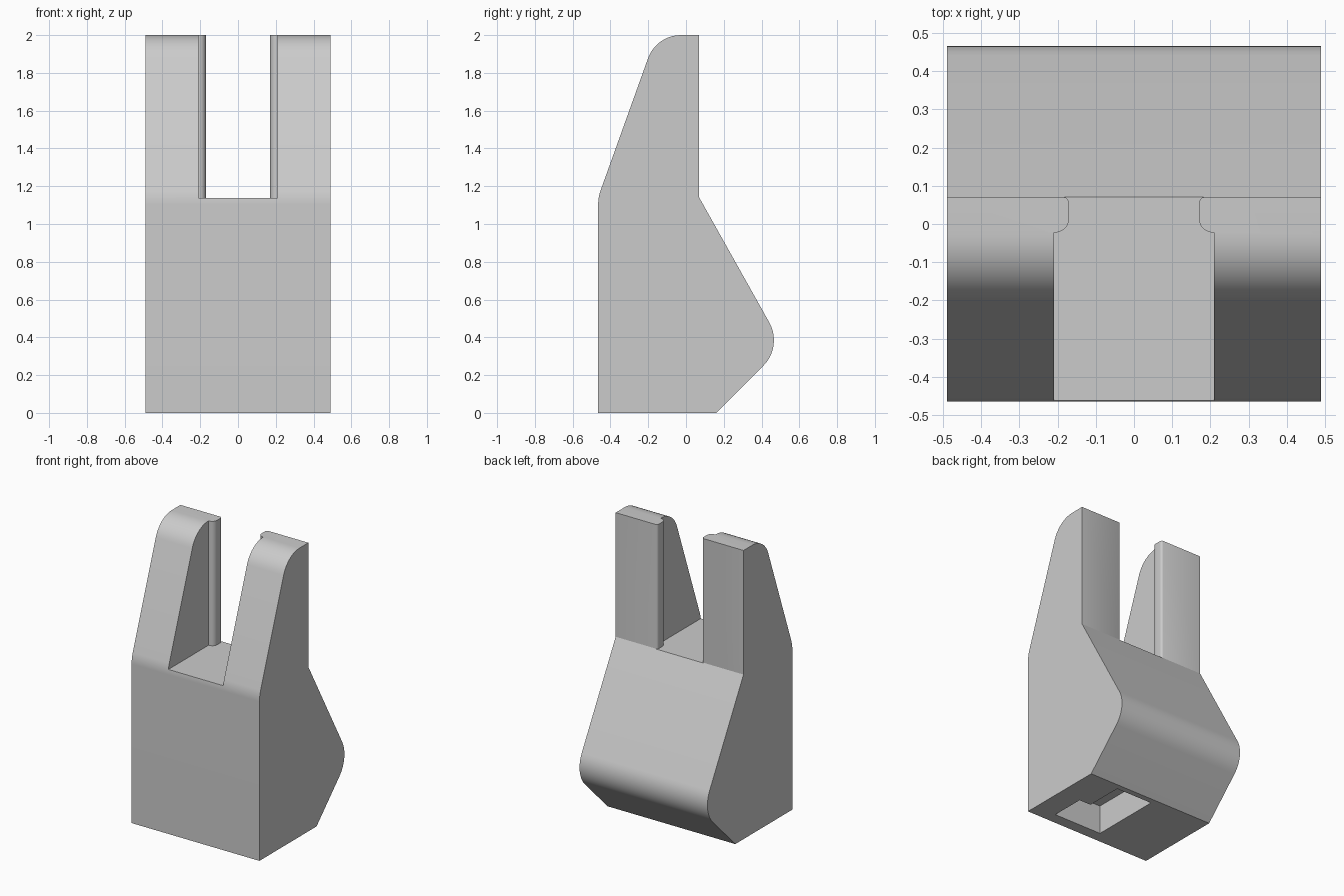
import bpy, bmesh, math
from mathutils import Vector

old = bpy.data.objects.get("Cube")
if old:
    bpy.data.objects.remove(old, do_unlink=True)

grey = bpy.data.materials.new("light grey")
grey.use_nodes = True
colour = (0.6, 0.6, 0.6, 1)
grey.diffuse_color = colour
grey.node_tree.nodes["Principled BSDF"].inputs["Base Color"].default_value = colour


def rounded(corners, steps=10):
    """Outline from (a, b, tangent length) corners, filleted where the length is above zero."""
    out = []
    for i, (a, b, d) in enumerate(corners):
        c = Vector((a, b))
        if not d:
            out.append(c)
            continue
        u = (Vector(corners[i - 1][:2]) - c).normalized()
        v = (Vector(corners[(i + 1) % len(corners)][:2]) - c).normalized()
        half = u.angle(v) / 2
        centre = c + (u + v).normalized() * d / math.cos(half)
        start, end = c + u * d - centre, c + v * d - centre
        sweep = start.angle(end)
        for k in range(steps + 1):
            t = k / steps
            out.append(centre + (start * math.sin((1 - t) * sweep)
                                 + end * math.sin(t * sweep)) / math.sin(sweep))
    return out


def prism(name, outline, axis, low, high):
    """Extrude an outline along x (outline is y, z) or along z (outline is x, y)."""
    bm = bmesh.new()
    place = (lambda p, h: (h, p.x, p.y)) if axis == "x" else (lambda p, h: (p.x, p.y, h))
    face = bm.faces.new([bm.verts.new(place(p, low)) for p in outline])
    new = bmesh.ops.extrude_face_region(bm, geom=[face])["geom"]
    shift = Vector((high - low, 0, 0) if axis == "x" else (0, 0, high - low))
    bmesh.ops.translate(bm, vec=shift, verts=[g for g in new if isinstance(g, bmesh.types.BMVert)])
    bmesh.ops.recalc_face_normals(bm, faces=bm.faces)
    mesh = bpy.data.meshes.new(name)
    bm.to_mesh(mesh)
    bm.free()
    mesh.materials.append(grey)
    obj = bpy.data.objects.new(name, mesh)
    bpy.context.collection.objects.link(obj)
    return obj


# Body: side profile with rounded nose, shoulder and prong tips
body = prism("forked_body", rounded([
    (-0.465, 0, 0), (0.16, 0, 0), (0.512, 0.352, 0.145), (0.07, 1.14, 0),
    (0.07, 2, 0), (-0.157, 2, 0.13), (-0.465, 1.142, 0.04)]), "x", -0.49, 0.49)

# Slot between the prongs, narrowed at the back by rounded lips
half_slot = rounded([(0.21, -0.6, 0), (0.21, -0.022, 0), (0.17, -0.022, 0.036),
                     (0.17, 0.071, 0.017), (0.2, 0.071, 0), (0.2, 0.3, 0)])
slot = prism("slot_cutter", half_slot + [Vector((-p.x, p.y)) for p in reversed(half_slot)],
             "z", 1.138, 2.2)

# Stepped socket in the underside
socket = prism("socket_cutter", rounded([
    (-0.04, -0.385, 0), (0.33, -0.385, 0), (0.33, -0.145, 0),
    (0.24, -0.145, 0), (0.24, 0.12, 0), (-0.04, 0.12, 0)]), "z", -0.1, 0.2)

for cutter in (slot, socket):
    cut = body.modifiers.new(cutter.name, "BOOLEAN")
    cut.object = cutter
    cut.operation = "DIFFERENCE"
    cut.solver = "EXACT"
    cutter.hide_render = True
    cutter.hide_set(True)

# Apply the cuts, then shade the rounded parts smooth
bpy.ops.object.select_all(action="DESELECT")
bpy.context.view_layer.objects.active = body
body.select_set(True)
for m in list(body.modifiers):
    bpy.ops.object.modifier_apply(modifier=m.name)
for cutter in (slot, socket):
    bpy.data.objects.remove(cutter, do_unlink=True)
bpy.ops.object.shade_smooth_by_angle(angle=math.radians(25))
